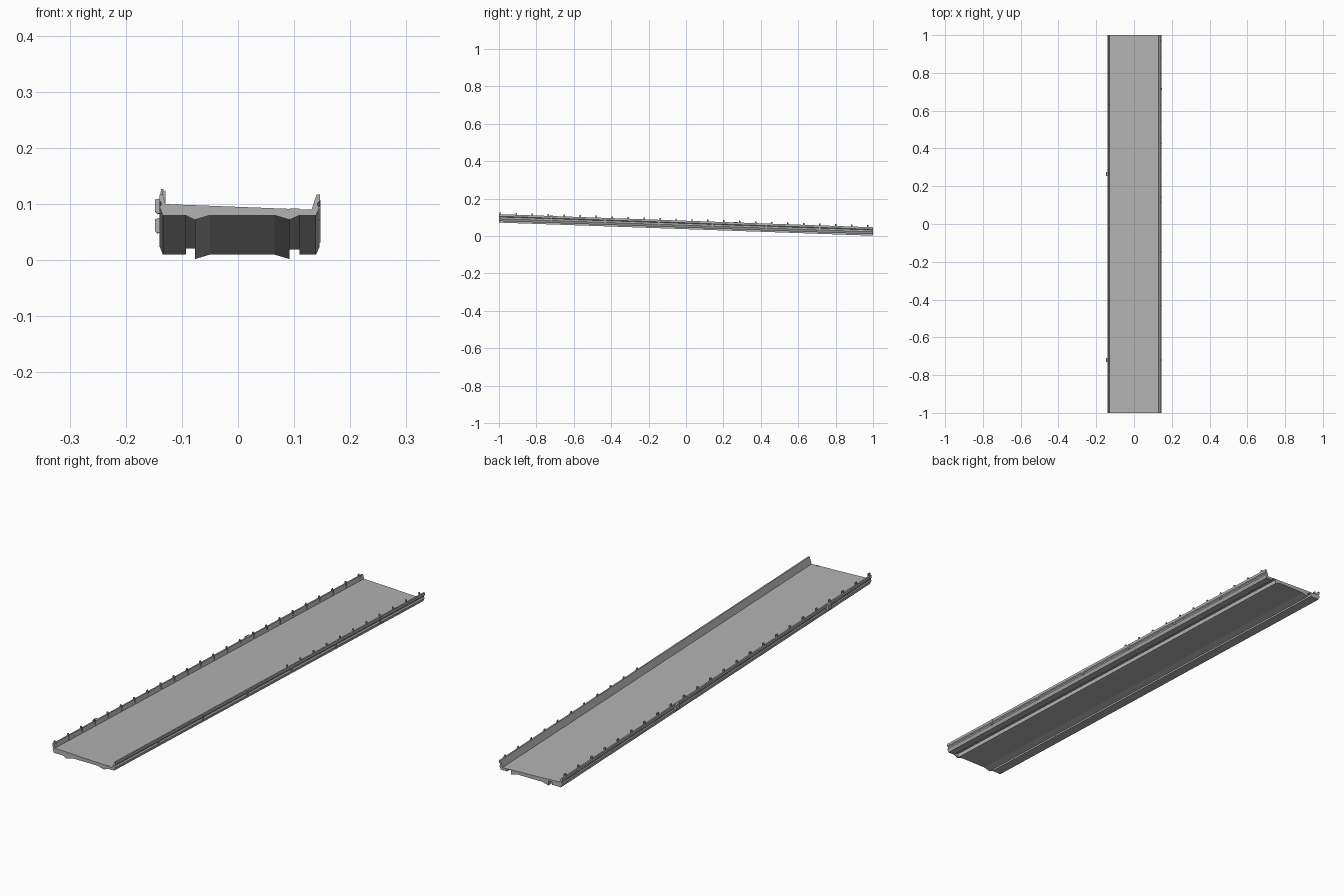
import bpy, bmesh

if "Cube" in bpy.data.objects:
    bpy.data.objects.remove(bpy.data.objects["Cube"])

SLOPE = -0.035


def material(name, value):
    m = bpy.data.materials.new(name)
    m.use_nodes = True
    c = (value, value, value, 1)
    m.diffuse_color = c
    m.node_tree.nodes["Principled BSDF"].inputs["Base Color"].default_value = c
    return m


concrete = material("concrete grey", 0.45)


def finish(name, bm):
    bmesh.ops.recalc_face_normals(bm, faces=bm.faces)
    mesh = bpy.data.meshes.new(name)
    bm.to_mesh(mesh)
    bm.free()
    mesh.materials.append(concrete)
    bpy.context.collection.objects.link(bpy.data.objects.new(name, mesh))


def sweep(bm, profile, y0, y1):
    """Extrude an x/z section given at the front end, following the ramp."""
    rings = [[bm.verts.new((x, y, z + SLOPE * (y + 1))) for x, z in profile]
             for y in (y0, y1)]
    n = len(profile)
    for i in range(n):
        j = (i + 1) % n
        bm.faces.new((rings[0][i], rings[0][j], rings[1][j], rings[1][i]))
    bm.faces.new(rings[0])
    bm.faces.new(rings[1])


# Deck slab with curbs, side grooves, underside channels and girder lips
left_side = [(-0.129, 0.1), (-0.134, 0.117), (-0.14, 0.117), (-0.14, 0.106),
             (-0.137, 0.103), (-0.137, 0.099), (-0.14, 0.095), (-0.134, 0.08)]
underside = [(-0.093, 0.08), (-0.093, 0.091), (-0.077, 0.091), (-0.077, 0.072),
             (-0.05, 0.08), (0.065, 0.08), (0.092, 0.072), (0.092, 0.089),
             (0.11, 0.089), (0.11, 0.08)]
right_side = [(0.139, 0.08), (0.145, 0.093), (0.142, 0.098), (0.142, 0.102),
              (0.146, 0.106), (0.146, 0.117), (0.14, 0.117), (0.131, 0.09)]
bm = bmesh.new()
sweep(bm, left_side + underside + right_side, -1, 1)
finish("bridge_deck", bm)

# Closing plates over the channels at the front end
bm = bmesh.new()
for outer, inner in ((-0.093, -0.077), (0.11, 0.092)):
    sweep(bm, [(outer, 0.08), (outer, 0.092), (inner, 0.092), (inner, 0.072)],
          -1, -0.996)
finish("channel_end_plates", bm)

# Railing stubs: full length on the right, rear half on the left
bm = bmesh.new()
for i in range(24):
    y = -0.993 + i * 0.0855
    sweep(bm, [(-0.139, 0.115), (-0.137, 0.127), (-0.133, 0.127), (-0.134, 0.115)],
          y - 0.003, y + 0.003)
    sweep(bm, [(-0.131, 0.105), (-0.131, 0.124), (-0.129, 0.124), (-0.129, 0.1)],
          y - 0.002, y + 0.002)
finish("right_railing_stubs", bm)

bm = bmesh.new()
for i in range(11):
    y = 0.115 + i * 0.0855
    sweep(bm, [(0.14, 0.116), (0.139, 0.127), (0.143, 0.127), (0.146, 0.116)],
          y - 0.003, y + 0.003)
finish("left_railing_stubs", bm)

# Joint ribs on the left fascia
bm = bmesh.new()
for i in range(6):
    y = -0.72 + i * 0.287
    sweep(bm, [(0.141, 0.092), (0.147, 0.092), (0.147, 0.117), (0.141, 0.117)],
          y - 0.004, y + 0.004)
finish("left_fascia_ribs", bm)

# Service boxes on the right fascia
bm = bmesh.new()
for y in (-0.72, 0.265):
    sweep(bm, [(-0.136, 0.094), (-0.144, 0.092), (-0.148, 0.097), (-0.148, 0.117),
               (-0.142, 0.119), (-0.136, 0.117)], y - 0.01, y + 0.01)
finish("right_service_boxes", bm)
